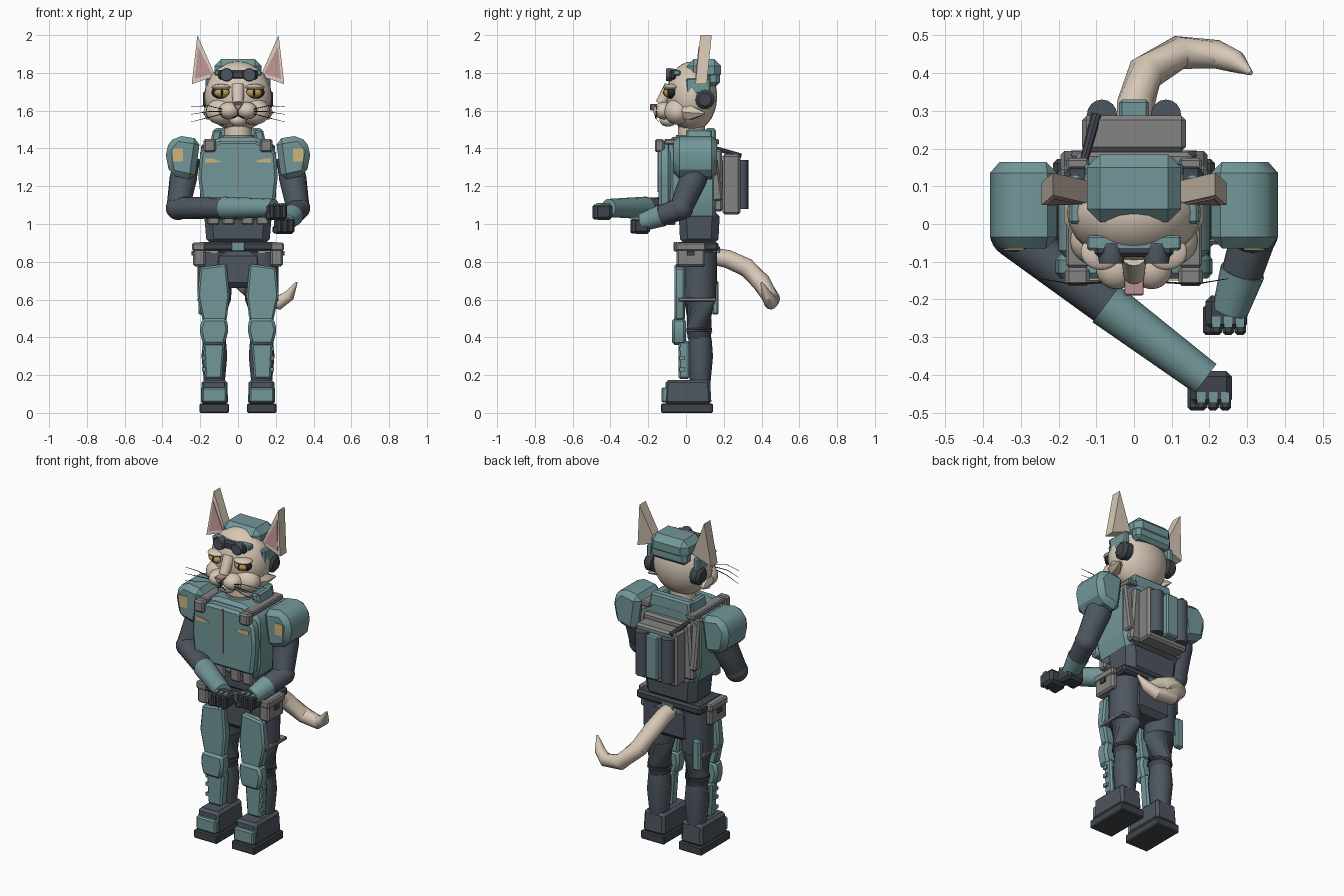
import bpy
import bmesh
from math import cos, sin, pi, radians
from mathutils import Euler, Matrix, Vector

default_cube = bpy.data.objects.get("Cube")
if default_cube:
    bpy.data.objects.remove(default_cube, do_unlink=True)

palette = {
    "teal armour": (.17, .31, .32),
    "dark cloth": (.075, .092, .115),
    "dark rubber": (.05, .06, .072),
    "grey gear": (.23, .23, .23),
    "cream fur": (.68, .58, .47),
    "pink skin": (.5, .29, .29),
    "tan patch": (.62, .46, .2),
    "gold eye": (.55, .35, .1),
    "black line": (.02, .02, .02),
}
TEAL, CLOTH, RUBBER, GREY, FUR, PINK, TAN, GOLD, BLACK = palette
paint = {}
for label, rgb in palette.items():
    material = bpy.data.materials.new(label)
    material.use_nodes = True
    material.diffuse_color = (*rgb, 1)
    shader = next(n for n in material.node_tree.nodes if n.type == "BSDF_PRINCIPLED")
    shader.inputs["Base Color"].default_value = (*rgb, 1)
    shader.inputs["Roughness"].default_value = .8
    paint[label] = material


def finish(name, bm, colour, pair=False):
    """Turn the bmesh into an object, or into a mirrored left and right pair."""
    bmesh.ops.recalc_face_normals(bm, faces=bm.faces)
    for side in (("left_", "right_") if pair else ("",)):
        mesh = bpy.data.meshes.new(side + name)
        bm.to_mesh(mesh)
        mesh.materials.append(paint[colour])
        mesh.polygons.foreach_set("use_smooth", [True] * len(mesh.polygons))
        mesh.set_sharp_from_angle(angle=radians(32))
        item = bpy.data.objects.new(side + name, mesh)
        bpy.context.collection.objects.link(item)
        bmesh.ops.scale(bm, vec=(-1, 1, 1), verts=bm.verts)
        bmesh.ops.reverse_faces(bm, faces=bm.faces)
    bm.free()


def soften(bm, bevel):
    if bevel:
        bmesh.ops.bevel(bm, geom=bm.edges[:], offset=bevel, segments=1,
                        affect="EDGES", clamp_overlap=True)


def box(name, colour, center, size, bevel=0, taper=1, turn=(0, 0, 0), pair=False):
    bm = bmesh.new()
    bmesh.ops.create_cube(bm, size=1)
    for vert in bm.verts:
        scale = taper if vert.co.z > 0 else 1
        vert.co = Vector((vert.co.x * size[0] * scale, vert.co.y * size[1] * scale, vert.co.z * size[2]))
    soften(bm, bevel)
    spin = Euler([radians(a) for a in turn]).to_matrix().to_4x4()
    bm.transform(Matrix.Translation(center) @ spin)
    finish(name, bm, colour, pair)


def plate(name, colour, outline, front, back, bevel=0, lean=0, pair=False):
    """Extrude an x-z outline along y, leaning back with height."""
    bm = bmesh.new()
    low = min(z for x, z in outline)
    rings = [[bm.verts.new((x, y + lean * (z - low), z)) for x, z in outline] for y in (front, back)]
    bm.faces.new(rings[0])
    bm.faces.new(rings[1][::-1])
    for i in range(len(outline)):
        bm.faces.new((rings[0][i - 1], rings[0][i], rings[1][i], rings[1][i - 1]))
    bmesh.ops.recalc_face_normals(bm, faces=bm.faces)
    soften(bm, bevel)
    finish(name, bm, colour, pair)


def mirrored(half):
    return half + [(-x, z) for x, z in reversed(half)]


def tube(name, colour, path, radii, sides=16, pair=False):
    """Sweep a round section of changing radius along a path."""
    bm = bmesh.new()
    path = [Vector(p) for p in path]
    rings = []
    for i, point in enumerate(path):
        along = path[min(i + 1, len(path) - 1)] - path[max(i - 1, 0)]
        frame = along.to_track_quat("Z", "Y")
        rings.append([bm.verts.new(point + frame @ Vector((cos(a), sin(a), 0)) * radii[i])
                      for a in (2 * pi * k / sides for k in range(sides))])
    for low, high in zip(rings, rings[1:]):
        for k in range(sides):
            bm.faces.new((low[k - 1], low[k], high[k], high[k - 1]))
    bm.faces.new(rings[0])
    bm.faces.new(rings[-1])
    finish(name, bm, colour, pair)


def ball(name, colour, center, radii, pair=False):
    bm = bmesh.new()
    bmesh.ops.create_uvsphere(bm, u_segments=24, v_segments=14, radius=1)
    bm.transform(Matrix.Translation(center) @ Matrix.Diagonal((*radii, 1)))
    finish(name, bm, colour, pair)


# Boots and legs
box("boot_sole", RUBBER, center=(.125, .005, .025), size=(.155, .275, .05), bevel=.006, pair=True)
box("boot_upper", CLOTH, center=(.125, .01, .11), size=(.145, .25, .13), bevel=.015, taper=.94, pair=True)
box("boot_toe_cap", TEAL, center=(.125, -.1, .095), size=(.13, .06, .08), bevel=.008, pair=True)
tube("calf", CLOTH, [(.125, .075, .16), (.125, .075, .3), (.125, .075, .4)], [.055, .068, .06], pair=True)
tube("knee_joint", RUBBER, [(.125, .07, .39), (.125, .07, .45)], [.06, .068], pair=True)
tube("thigh", CLOTH, [(.125, .07, .43), (.125, .07, .6), (.12, .07, .85)], [.07, .088, .095], pair=True)
plate("shin_guard", TEAL, [(.07, .38), (.185, .38), (.175, .18), (.085, .18)], front=-.04, back=.02, bevel=.01, pair=True)
plate("knee_guard", TEAL, [(.06, .5), (.19, .5), (.205, .44), (.185, .36), (.07, .36), (.05, .44)],
      front=-.075, back=.0, bevel=.014, pair=True)
plate("thigh_guard", TEAL, [(.06, .79), (.2, .77), (.215, .62), (.187, .49), (.06, .49), (.045, .62)],
      front=-.06, back=-.005, bevel=.01, pair=True)
for height in (.23, .29, .34):
    box("shin_clip", TEAL, center=(.175, -.02, height), size=(.03, .03, .02), pair=True)
box("thigh_strap", GREY, center=(.185, .06, .6), size=(.06, .2, .02), bevel=.004, pair=True)
box("thigh_sheath", TEAL, center=(-.185, .155, .61), size=(.05, .035, .18), bevel=.008)

# Hips and belt
box("pelvis", CLOTH, center=(0, .07, .76), size=(.26, .19, .2), bevel=.03)
box("belt", RUBBER, center=(0, .06, .88), size=(.43, .225, .05), bevel=.012)
box("belt_buckle", TEAL, center=(0, -.055, .88), size=(.07, .02, .05), bevel=.004)
box("belt_back_clip", TEAL, center=(0, .17, .84), size=(.08, .02, .08), bevel=.004)
box("hip_pouch", GREY, center=(.205, .025, .83), size=(.065, .15, .11), bevel=.01, pair=True)
box("hip_pouch_flap", GREY, center=(.207, .025, .88), size=(.072, .16, .045), bevel=.008, pair=True)
box("hip_pouch_clasp", RUBBER, center=(.24, .025, .845), size=(.012, .04, .025), pair=True)

# Tail
tube("tail", FUR, [(0, .14, .83), (0, .22, .815), (.005, .32, .77), (.03, .4, .69), (.12, .455, .6),
                   (.22, .45, .585), (.27, .43, .62), (.31, .4, .69)],
     [.045, .048, .05, .05, .045, .038, .03, .006], sides=12)

# Torso and vest
box("waist", CLOTH, center=(0, .07, .98), size=(.33, .2, .2), bevel=.04, taper=1.1)
plate("vest_body", TEAL, mirrored([(.1, 1.46), (.2, 1.4), (.2, 1.12), (.17, 1.02)]), front=-.09, back=.16, bevel=.02)
plate("chest_plate", TEAL, mirrored([(.1, 1.44), (.2, 1.38), (.21, 1.25), (.19, 1.08)]), front=-.145, back=-.08, bevel=.015)
box("vest_zip", GREY, center=(0, -.145, 1.3), size=(.012, .01, .26))
plate("chest_flash", TAN, [(.085, 1.33), (.13, 1.325), (.175, 1.325), (.175, 1.348), (.13, 1.345)],
      front=-.15, back=-.142, pair=True)
for across in (.05, .13):
    box("ammo_pouch", GREY, center=(across, -.08, 1.055), size=(.065, .05, .12), bevel=.008, pair=True)
box("strap_buckle", GREY, center=(.15, -.14, 1.415), size=(.065, .05, .07), bevel=.01, pair=True)
box("shoulder_strap", GREY, center=(.15, .03, 1.435), size=(.06, .29, .03), bevel=.006, pair=True)

# Collar and neck
tube("neck", FUR, [(0, .03, 1.4), (0, .03, 1.56)], [.075, .07])
tube("shirt_collar", GREY, [(0, .03, 1.42), (0, .03, 1.47)], [.1, .082])
box("collar_back", TEAL, center=(0, .13, 1.465), size=(.28, .06, .085), bevel=.01, taper=.9)
box("collar_wing", TEAL, center=(.115, .07, 1.46), size=(.05, .14, .075), bevel=.01, turn=(0, -12, 0), pair=True)

# Shoulders and arms
plate("shoulder_pad", TEAL, [(.2, 1.45), (.33, 1.47), (.388, 1.395), (.362, 1.26), (.23, 1.23)],
      front=-.065, back=.165, bevel=.03, pair=True)
plate("shoulder_patch", TAN, [(.292, 1.33), (.292, 1.4), (.345, 1.4), (.345, 1.33)], front=-.069, back=-.061, pair=True)
tube("upper_arm", CLOTH, [(.27, .06, 1.35), (.29, .04, 1.24), (.315, -.02, 1.1)], [.07, .073, .062], pair=True)
ball("elbow", CLOTH, center=(.318, -.025, 1.085), radii=(.064, .064, .064), pair=True)


def arm(side, elbow, wrist, palm):
    elbow, wrist, palm = Vector(elbow), Vector(wrist), Vector(palm)
    middle = elbow.lerp(wrist, .48)
    tube(side + "forearm", CLOTH, [elbow, middle], [.06, .055])
    tube(side + "forearm_guard", TEAL, [middle, wrist], [.06, .048])
    box(side + "palm", RUBBER, center=palm, size=(.11, .09, .085), bevel=.015)
    box(side + "thumb", RUBBER, center=palm + Vector((-.045, -.02, -.02)), size=(.035, .08, .04), bevel=.008)
    for finger in range(3):
        reach = palm + Vector((.032 * (finger - 1) + .005, -.035, 0))
        box(side + "finger", RUBBER, center=reach, size=(.03, .05, .075), bevel=.008)
        box(side + "knuckle", TEAL, center=reach + Vector((0, .01, .04)), size=(.022, .03, .012))


arm("left_", elbow=(.318, -.03, 1.08), wrist=(.255, -.23, 1.01), palm=(.245, -.235, .99))
arm("right_", elbow=(-.318, -.03, 1.085), wrist=(.19, -.41, 1.085), palm=(.205, -.435, 1.065))

# Backpack
box("back_panel", GREY, center=(0, .17, 1.23), size=(.36, .05, .33), bevel=.012, taper=.85)
box("back_harness", GREY, center=(.16, .145, 1.27), size=(.07, .06, .3), bevel=.01, turn=(8, 0, 0), pair=True)
box("backpack", GREY, center=(0, .24, 1.21), size=(.275, .095, .32), bevel=.012)
tube("pack_canister", CLOTH, [(.085, .29, 1.08), (.085, .29, 1.34)], [.04, .04], pair=True)
box("pack_panel", TEAL, center=(0, .295, 1.21), size=(.08, .07, .26), bevel=.008)
tube("pack_aerial", RUBBER, [(-.1, .29, 1.36), (-.135, .16, 1.4)], [.014, .011], sides=8)

# Head
ball("head", FUR, center=(0, .03, 1.675), radii=(.178, .135, .185))
ball("cheek", FUR, center=(.085, -.045, 1.595), radii=(.085, .07, .07), pair=True)
tube("cheek_tuft", FUR, [(.11, -.02, 1.6), (.15, .03, 1.59), (.18, .1, 1.585)], [.05, .042, .004], sides=6, pair=True)
ball("muzzle", FUR, center=(.047, -.115, 1.6), radii=(.055, .058, .046), pair=True)
ball("chin", FUR, center=(0, -.095, 1.55), radii=(.045, .045, .035))
tube("nose_bridge", FUR, [(0, -.08, 1.73), (0, -.135, 1.635)], [.035, .028])
plate("nose", PINK, [(-.028, 1.635), (.028, 1.635), (0, 1.598)], front=-.19, back=-.13, bevel=.004)
tube("mouth", BLACK, [(0, -.165, 1.6), (0, -.162, 1.575), (.03, -.16, 1.56)], [.004, .004, .003], sides=6, pair=True)
for spread in (-.04, 0, .04):
    tube("whisker", BLACK, [(.085, -.155, 1.595 + spread / 3), (.16, -.16, 1.595 + spread * .8), (.25, -.145, 1.58 + spread)],
         [.0025, .002, .001], sides=5, pair=True)

# Eyes
ball("eye_rim", BLACK, center=(.085, -.075, 1.698), radii=(.055, .034, .036), pair=True)
ball("eye", GOLD, center=(.085, -.082, 1.696), radii=(.044, .036, .029), pair=True)
ball("pupil", BLACK, center=(.085, -.095, 1.696), radii=(.009, .026, .025), pair=True)
ball("eyelid", FUR, center=(.087, -.075, 1.724), radii=(.054, .047, .017), pair=True)

# Ears
plate("ear", FUR, [(.245, 1.74), (.12, 1.785), (.215, 2)], front=.05, back=.11, lean=.1, pair=True)
plate("ear_inner", PINK, [(.228, 1.768), (.138, 1.795), (.212, 1.94)], front=.049, back=.056, lean=.1, pair=True)

# Cap, headset and goggles
box("cap", TEAL, center=(0, .095, 1.815), size=(.25, .18, .115), bevel=.035)
box("cap_back", TEAL, center=(0, .145, 1.77), size=(.24, .07, .08), bevel=.02)
box("headset_band", TEAL, center=(.155, .065, 1.73), size=(.035, .13, .085), bevel=.008, pair=True)
tube("earphone", RUBBER, [(.13, .1, 1.66), (.17, .1, 1.66), (.185, .1, 1.66)], [.052, .052, .035], pair=True)
box("goggle_strap", TEAL, center=(0, -.05, 1.8), size=(.25, .04, .03), bevel=.006)
box("goggle_frame", RUBBER, center=(0, -.07, 1.79), size=(.21, .035, .05), bevel=.01)
tube("goggle_lens", CLOTH, [(.06, -.05, 1.79), (.06, -.09, 1.79), (.06, -.105, 1.79)], [.03, .035, .032], pair=True)
